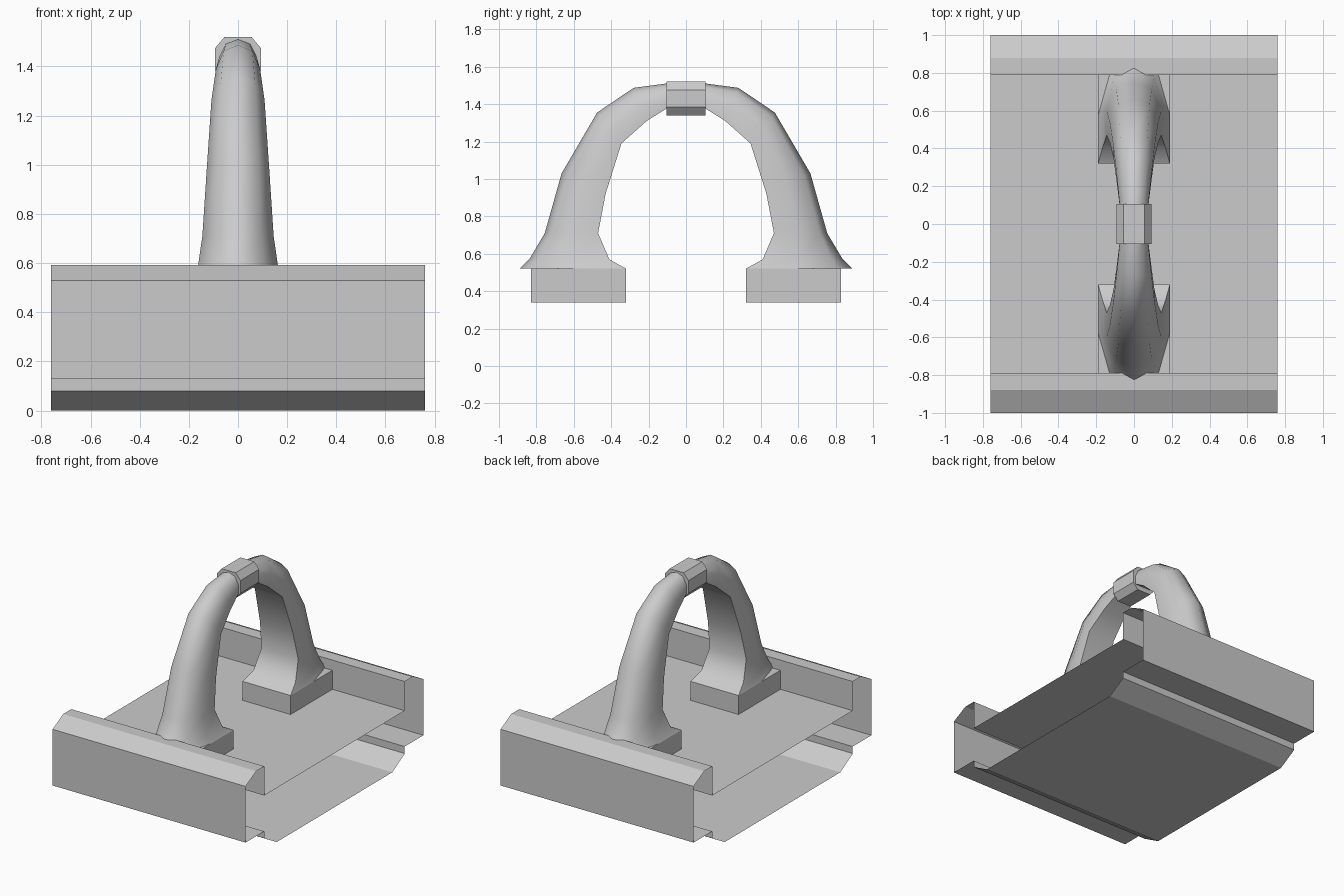
import bpy, math

if "Cube" in bpy.data.objects:
    bpy.data.objects.remove(bpy.data.objects["Cube"])


def make_object(name, verts, faces):
    mesh = bpy.data.meshes.new(name)
    mesh.from_pydata(verts, [], faces)
    mesh.update()
    ob = bpy.data.objects.new(name, mesh)
    bpy.context.collection.objects.link(ob)
    return ob


def loft(name, rings, cap=True):
    """Join equal-sized closed rings of points with quads."""
    n = len(rings[0])
    verts = [p for r in rings for p in r]
    faces = [(k * n + i, k * n + (i + 1) % n, (k + 1) * n + (i + 1) % n, (k + 1) * n + i)
             for k in range(len(rings) - 1) for i in range(n)]
    if cap:
        faces += [tuple(range(n))[::-1], tuple(range(len(verts) - n, len(verts)))]
    return make_object(name, verts, faces)


# Base rail: open-ended shell, half profile mirrored across y
half = [(0.65, 0), (0.79, 0.08), (0.79, 0.13), (1, 0.13), (1, 0.53),
        (0.88, 0.593), (0.79, 0.593), (0.79, 0.385)]
profile = half + [(-y, z) for y, z in reversed(half)]
loft("base_rail", [[(x, y, z) for y, z in profile] for x in (-0.76, 0.76)], cap=False)

# Arched legs: flat inside, rounded outside
# stations: inner y, inner z, outer y, outer z, half width
stations = [(0.32, 0.52, 0.89, 0.52, 0.19),
            (0.41, 0.57, 0.835, 0.575, 0.165),
            (0.47, 0.71, 0.755, 0.71, 0.145),
            (0.43, 0.92, 0.665, 1.03, 0.128),
            (0.345, 1.19, 0.475, 1.355, 0.108),
            (0.21, 1.31, 0.28, 1.487, 0.09),
            (0.09, 1.385, 0.09, 1.512, 0.075)]
right = [(1, 0), (1, 0.45), (0.65, 0.86)]
section = right + [(0, 1)] + [(-x, t) for x, t in reversed(right)]
for label, s in (("back", 1), ("front", -1)):
    rings = [[(f * w * s, s * (iy + (oy - iy) * t), iz + (oz - iz) * t) for f, t in section]
             for iy, iz, oy, oz, w in stations]
    leg = loft(label + "_arch_leg", rings)
    bpy.ops.object.select_all(action='DESELECT')
    leg.select_set(True)
    bpy.context.view_layer.objects.active = leg
    bpy.ops.object.shade_smooth_by_angle(angle=math.radians(50))

    # Foot block under each leg
    ys = sorted((s * 0.32, s * 0.83))
    loft(label + "_foot_block",
         [[(x, y, z) for x, y in ((-0.19, ys[0]), (0.19, ys[0]), (0.19, ys[1]), (-0.19, ys[1]))]
          for z in (0.34, 0.52)])

# Octagonal collar at the crown
octagon = [(0.055, 1.34), (0.093, 1.385), (0.093, 1.475), (0.055, 1.52),
           (-0.055, 1.52), (-0.093, 1.475), (-0.093, 1.385), (-0.055, 1.34)]
loft("crown_collar", [[(x, y, z) for x, z in octagon] for y in (0.105, -0.105)])
